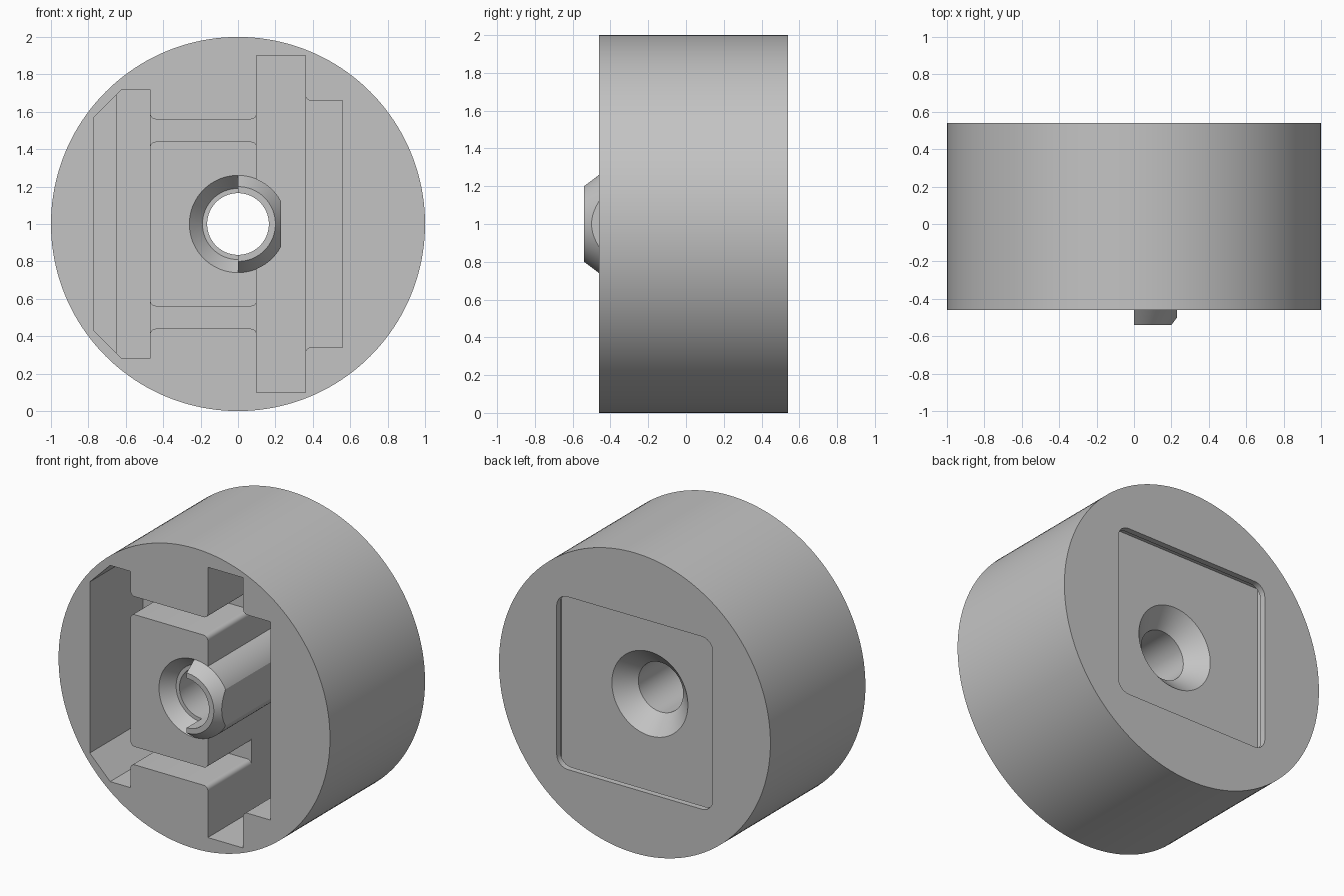
import bpy, bmesh, math
from mathutils import Matrix

cube = bpy.data.objects.get("Cube")
if cube:
    bpy.data.objects.remove(cube, do_unlink=True)

FRONT, BACK, MID = -0.46, 0.54, 1.0

grey = bpy.data.materials.new("plain_grey")
grey.use_nodes = True
grey.diffuse_color = (0.55, 0.55, 0.55, 1)
grey.node_tree.nodes["Principled BSDF"].inputs["Base Color"].default_value = (0.55, 0.55, 0.55, 1)


def finish(name, bm):
    bmesh.ops.recalc_face_normals(bm, faces=bm.faces)
    mesh = bpy.data.meshes.new(name)
    bm.to_mesh(mesh)
    bm.free()
    mesh.materials.append(grey)
    ob = bpy.data.objects.new(name, mesh)
    bpy.context.collection.objects.link(ob)
    return ob


def prism(name, outline, y0, y1):
    """Extrude an (x, height from centre) outline along y."""
    bm = bmesh.new()
    face = bm.faces.new([bm.verts.new((x, y0, MID + z)) for x, z in outline])
    out = bmesh.ops.extrude_face_region(bm, geom=[face])
    verts = [v for v in out["geom"] if isinstance(v, bmesh.types.BMVert)]
    bmesh.ops.translate(bm, verts=verts, vec=(0, y1 - y0, 0))
    return finish(name, bm)


def box(name, x0, x1, half, y0, y1):
    return prism(name, [(x0, -half), (x1, -half), (x1, half), (x0, half)], y0, y1)


def turned(name, profile, segments=96):
    """Solid of revolution around the y axis from (radius, y) pairs."""
    bm = bmesh.new()
    rings = []
    for r, y in profile:
        rings.append([bm.verts.new((r * math.cos(a), y, MID + r * math.sin(a)))
                      for a in (2 * math.pi * i / segments for i in range(segments))])
    for a, b in zip(rings, rings[1:]):
        for i in range(segments):
            j = (i + 1) % segments
            bm.faces.new((a[i], a[j], b[j], b[i]))
    bm.faces.new(rings[0])
    bm.faces.new(rings[-1])
    return finish(name, bm)


def combine(target, tool, operation):
    mod = target.modifiers.new("combine", "BOOLEAN")
    mod.operation, mod.solver, mod.object = operation, "EXACT", tool
    bpy.context.view_layer.objects.active = target
    bpy.ops.object.modifier_apply(modifier=mod.name)
    bpy.data.objects.remove(tool, do_unlink=True)


def arc(cx, cz, r, start, end, steps=6):
    return [(cx + r * math.cos(a), cz + r * math.sin(a))
            for a in (math.radians(start + (end - start) * i / steps) for i in range(steps + 1))]


def flip(points):
    return [(x, -z) for x, z in reversed(points)]


def mirror_x(points):
    return [(-x, z) for x, z in reversed(points)]


# Main drum
body = turned("round_body", [(1, FRONT), (1, BACK)], 160)
OPEN = FRONT - 0.2

# Right-hand slot with its wider, shallower extension
combine(body, box("tall_slot", 0.10, 0.36, 0.90, OPEN, 0.24), "DIFFERENCE")
top = [(0.56, 0.66)] + arc(0.39, 0.69, 0.03, 270, 180) + [(0.33, 0.69)]
combine(body, prism("slot_extension", top + flip(top), OPEN, 0.10), "DIFFERENCE")

# Left-hand slot with chamfered outer corners and a deeper inner strip
top = [(-0.47, 0.72), (-0.62, 0.72), (-0.77, 0.57)]
combine(body, prism("chamfered_slot", top + flip(top), OPEN, 0.10), "DIFFERENCE")
top = [(-0.47, 0.72), (-0.62, 0.72), (-0.65, 0.69)]
combine(body, prism("deep_strip", top + flip(top), OPEN, 0.24), "DIFFERENCE")

# Two cross channels with rounded mouths
for height in (0.5, -0.5):
    half = 0.285
    right = arc(half - 0.03, 0.09, 0.03, 270, 360) + [(half + 0.03, 0.09)]
    upper = list(reversed(right)) + list(reversed(mirror_x(right)))
    upper = [(x - 0.185, z) for x, z in upper]
    outline = [(x, z + height) for x, z in upper + flip(upper)]
    combine(body, prism("cross_channel", outline, OPEN, 0.0), "DIFFERENCE")

# Conical socket on one half of the front
socket = turned("half_socket", [(0.275, FRONT - 0.02), (0.26, FRONT), (0.19, FRONT + 0.08)])
combine(socket, box("half_box", -0.5, 0.0, 0.5, -1, 1), "INTERSECT")
combine(body, socket, "DIFFERENCE")

# Chamfered half tube on the other side, trimmed flat
tube = turned("half_tube", [(0.20, -0.54), (0.26, FRONT), (0.26, 0.30)])
combine(tube, box("half_box", 0.0, 0.23, 0.5, -1, 1), "INTERSECT")
combine(body, tube, "UNION")

# Square recess in the back, undercut behind a thin lip
rim = []
for sx, sz, start in ((1, 1, 0), (-1, 1, 90), (-1, -1, 180), (1, -1, 270)):
    rim += arc(sx * 0.495, sz * 0.495, 0.08, start, start + 90)
combine(body, prism("back_lip", rim, 0.40, BACK + 0.1), "DIFFERENCE")
combine(body, box("back_undercut", -0.65, 0.65, 0.65, 0.38, 0.50), "DIFFERENCE")

# Countersunk through hole
bore = turned("bore", [(0.165, -0.8), (0.165, 0.265), (0.28, 0.38), (0.28, 0.45)])
combine(body, bore, "DIFFERENCE")

# Smooth round walls, crisp edges
bpy.ops.object.select_all(action="DESELECT")
body.select_set(True)
bpy.context.view_layer.objects.active = body
bpy.ops.object.shade_smooth_by_angle(angle=math.radians(25))
